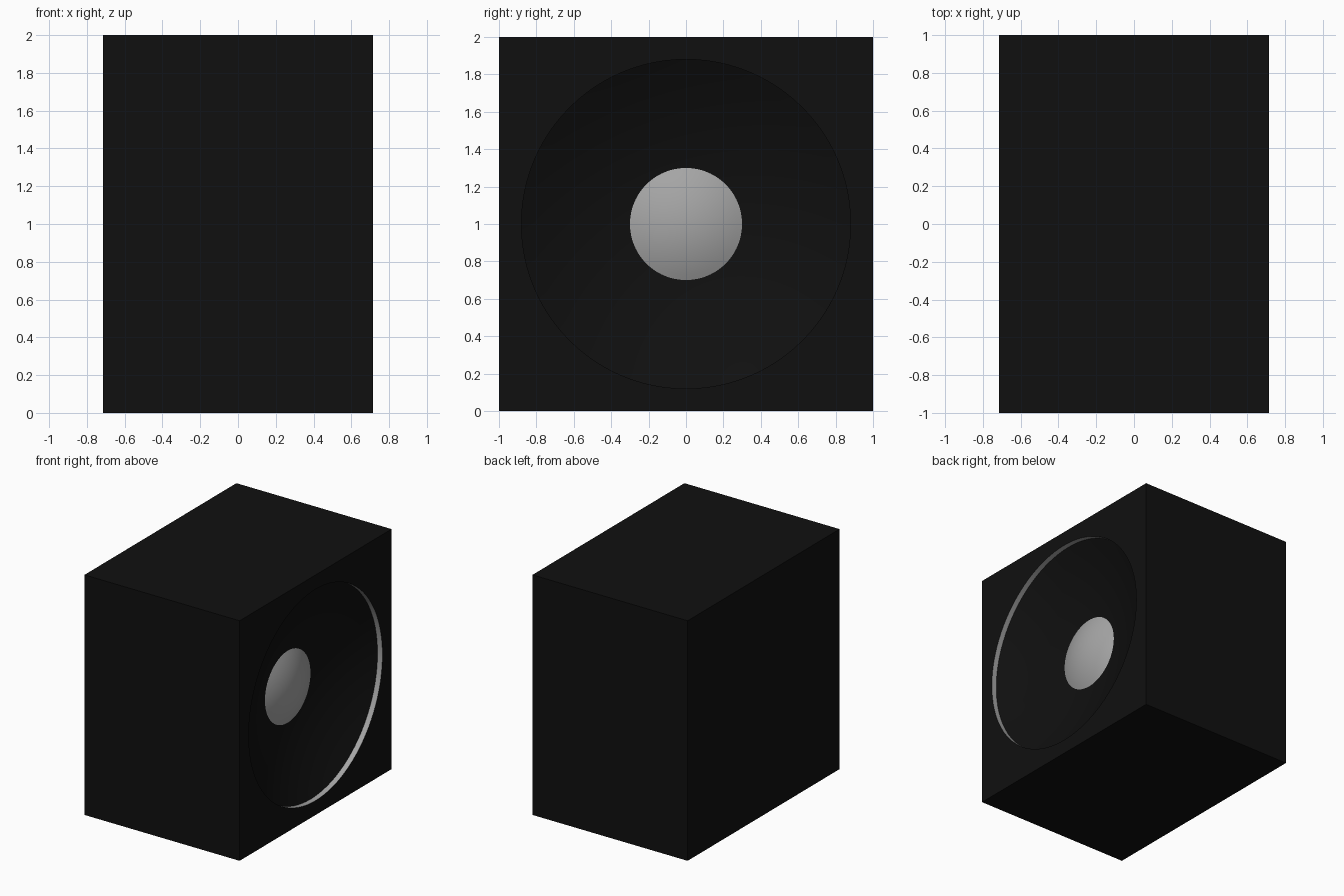
import bpy, bmesh, math
from mathutils import Matrix

cube = bpy.data.objects.get("Cube")
if cube:
    bpy.data.objects.remove(cube, do_unlink=True)


def material(name, value):
    m = bpy.data.materials.new(name)
    m.use_nodes = True
    color = (value, value, value, 1)
    m.diffuse_color = color
    m.node_tree.nodes["Principled BSDF"].inputs["Base Color"].default_value = color
    return m


black = material("matte black", 0.005)
grey = material("light grey", 0.38)

HALF_X, MID_Z, RIM_R, WALL = 0.715, 1.0, 0.88, 0.045
BOWL_DEPTH, DOME_R, DOME_H, SEGMENTS = 0.24, 0.3, 0.07, 96


def make_object(name, bm, mat, smooth=True):
    mesh = bpy.data.meshes.new(name)
    bm.to_mesh(mesh)
    bm.free()
    mesh.materials.append(mat)
    obj = bpy.data.objects.new(name, mesh)
    bpy.context.collection.objects.link(obj)
    for p in mesh.polygons:
        p.use_smooth = smooth
    return obj


def lathe(name, profile, mat):
    """Spin (radius, x) points about the speaker axis."""
    bm = bmesh.new()
    verts = [bm.verts.new((x, r, MID_Z)) for r, x in profile]
    edges = [bm.edges.new(pair) for pair in zip(verts, verts[1:])]
    bmesh.ops.spin(bm, geom=verts + edges, cent=(0, 0, MID_Z), axis=(1, 0, 0),
                   angle=math.tau, steps=SEGMENTS, use_duplicate=False)
    bmesh.ops.remove_doubles(bm, verts=bm.verts, dist=0.0001)
    bmesh.ops.recalc_face_normals(bm, faces=bm.faces)
    # Open shells must face out of the cabinet, or toward its axis on the rim
    total = sum(f.normal.x - 0.1 * f.normal.dot(f.calc_center_median() - f.calc_center_median().project(
        Matrix.Identity(3)[0]) - Matrix.Identity(3)[2] * MID_Z) for f in bm.faces)
    if total < 0:
        bmesh.ops.reverse_faces(bm, faces=bm.faces)
    return make_object(name, bm, mat)


# Cabinet with a round opening on its +x side
bm = bmesh.new()
bmesh.ops.create_cube(bm, size=2, matrix=Matrix.Translation((0, 0, MID_Z)) @ Matrix.Diagonal((HALF_X, 1, 1, 1)))
side = next(f for f in bm.faces if f.normal.x > 0.9)
corners = list(side.verts)
bmesh.ops.delete(bm, geom=[side], context='FACES_ONLY')
ring = []
for i in range(SEGMENTS):
    a = math.tau * i / SEGMENTS
    ring.append(bm.verts.new((HALF_X, RIM_R * math.cos(a), MID_Z + RIM_R * math.sin(a))))
rim_edges = [bm.edges.new((ring[i - 1], ring[i])) for i in range(SEGMENTS)]
outer = [e for e in bm.edges if all(v in corners for v in e.verts)]
bmesh.ops.triangle_fill(bm, edges=rim_edges + outer, use_beauty=True, normal=(1, 0, 0))
bmesh.ops.recalc_face_normals(bm, faces=bm.faces)
make_object("cabinet", bm, black, smooth=False)

# Pale inner wall of the opening
lathe("opening_rim", [(RIM_R, HALF_X), (RIM_R, HALF_X - WALL)], grey)

# Dished speaker cone
steps = 16
floor = HALF_X - WALL - BOWL_DEPTH
lathe("speaker_cone",
      [(RIM_R * i / steps, floor + BOWL_DEPTH * (i / steps) ** 2) for i in range(steps + 1)], black)

# Shallow dome at the centre of the cone
base = floor + BOWL_DEPTH * (DOME_R / RIM_R) ** 2
lathe("dust_cap",
      [(DOME_R * i / 10, base + DOME_H * (1 - (i / 10) ** 2)) for i in range(11)], grey)
